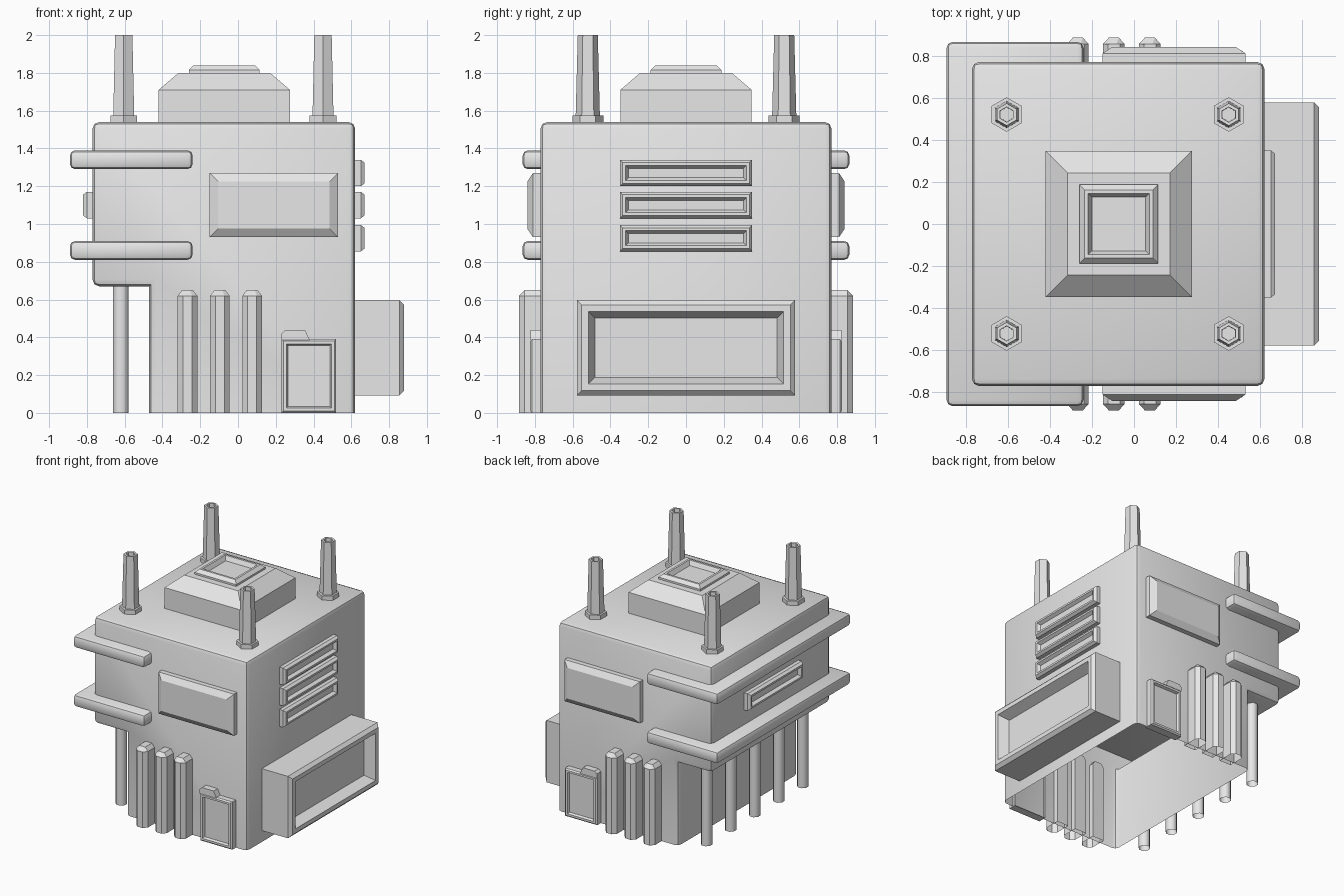
import bpy, bmesh, math
from mathutils import Matrix, Vector

cube = bpy.data.objects.get("Cube")
if cube:
    bpy.data.objects.remove(cube, do_unlink=True)

grey = bpy.data.materials.new("light_grey")
grey.use_nodes = True
COLOUR = (0.8, 0.8, 0.8, 1)
grey.diffuse_color = COLOUR
grey.node_tree.nodes["Principled BSDF"].inputs["Base Color"].default_value = COLOUR

X, Y, Z = Vector((1, 0, 0)), Vector((0, 1, 0)), Vector((0, 0, 1))
AXES = {"up": (X, Y, Z), "front": (X, Z, -Y), "left": (Y, Z, X), "right": (-Y, Z, -X)}


def facing(side, x, y, z):
    """Matrix whose local z points out of the given side."""
    return Matrix.Translation((x, y, z)) @ Matrix(AXES[side]).transposed().to_4x4()


def finish(name, bm, smooth=None, mirror=False):
    mesh = bpy.data.meshes.new(name)
    bm.to_mesh(mesh)
    bm.free()
    mesh.materials.append(grey)
    obj = bpy.data.objects.new(name, mesh)
    bpy.context.collection.objects.link(obj)
    if smooth:
        bpy.ops.object.select_all(action="DESELECT")
        obj.select_set(True)
        bpy.context.view_layer.objects.active = obj
        bpy.ops.object.shade_smooth_by_angle(angle=math.radians(smooth))
    if mirror:
        mod = obj.modifiers.new("front_to_back", "MIRROR")
        mod.use_axis = (False, True, False)
    return obj


def rect(w, h, z):
    return [(-w / 2, -h / 2, z), (w / 2, -h / 2, z), (w / 2, h / 2, z), (-w / 2, h / 2, z)]


def ngon(r, n, z, turn=0.0):
    angles = [turn + math.tau * i / n for i in range(n)]
    return [(r * math.cos(a), r * math.sin(a), z) for a in angles]


def loft(name, loops, matrix, cap=True, smooth=None, mirror=False):
    """Skin a stack of matching loops and close the last one."""
    bm = bmesh.new()
    rings = [[bm.verts.new(matrix @ Vector(p)) for p in loop] for loop in loops]
    n = len(rings[0])
    for a, b in zip(rings, rings[1:]):
        for i in range(n):
            j = (i + 1) % n
            bm.faces.new((a[i], a[j], b[j], b[i]))
    if cap:
        bm.faces.new(rings[-1])
    return finish(name, bm, smooth, mirror)


def panel(name, w, h, steps, matrix, **options):
    """Rectangular panel from (inset, height) steps."""
    return loft(name, [rect(w - 2 * s, h - 2 * s, z) for s, z in steps], matrix, **options)


# Main housing: stepped profile, open underneath
bm = bmesh.new()
profile = [(-0.47, 0), (0.62, 0), (0.62, 1.54), (-0.77, 1.54), (-0.77, 0.67), (-0.47, 0.67)]
face = bm.faces.new([bm.verts.new((x, -0.77, z)) for x, z in profile])
out = bmesh.ops.extrude_face_region(bm, geom=[face])
moved = [v for v in out["geom"] if isinstance(v, bmesh.types.BMVert)]
bmesh.ops.translate(bm, vec=(0, 1.54, 0), verts=moved)
bmesh.ops.recalc_face_normals(bm, faces=bm.faces)
base = [f for f in bm.faces if all(v.co.z < 0.01 for v in f.verts)]
bmesh.ops.delete(bm, geom=base, context="FACES")
edges = [e for e in bm.edges if not e.is_boundary and e.is_convex]
bmesh.ops.bevel(bm, geom=edges, offset=0.035, segments=2, profile=0.5, affect="EDGES")
finish("housing", bm, smooth=40)

# Two ledges wrapping the overhanging side
for label, z in (("lower_ledge", 0.86), ("upper_ledge", 1.34)):
    bm = bmesh.new()
    size = Matrix.Diagonal((0.65, 1.73, 0.1, 1))
    bmesh.ops.create_cube(bm, size=1, matrix=Matrix.Translation((-0.565, 0, z)) @ size)
    bmesh.ops.bevel(bm, geom=bm.edges[:], offset=0.028, segments=2, profile=0.5, affect="EDGES")
    finish(label, bm, smooth=40)

# Slotted vents
slot = [(0, -0.02), (0, 0.03), (0.015, 0.05), (0.03, 0.05), (0.045, 0.025)]
for i, z in enumerate((0.925, 1.1, 1.27)):
    panel(f"left_vent_{i + 1}", 0.7, 0.14, slot, facing("left", 0.62, 0, z))
panel("right_vent", 0.7, 0.14, slot, facing("right", -0.77, 0, 1.1))

# Large side unit with a sunken screen
panel("side_unit", 1.155, 0.505,
      [(0, -0.02), (0, 0.235), (0.025, 0.26), (0.06, 0.26), (0.095, 0.18)],
      facing("left", 0.62, 0, 0.345))

# Raised plates on front and back
panel("raised_plate", 0.68, 0.34, [(0, -0.02), (0, 0.04), (0.045, 0.07)],
      facing("front", 0.19, -0.77, 1.1), mirror=True)

# Vertical ribs on front and back
for i in range(3):
    x = -0.267 + 0.171 * i
    chamfered = [(-0.052, 0.73), (-0.052, 0.855), (-0.024, 0.885),
                 (0.024, 0.885), (0.052, 0.855), (0.052, 0.73)]
    loops = [[(x + s * u, -y, z) for u, y in chamfered] for s, z in ((1, 0), (1, 0.62))]
    loops.append([(x + u * 0.55, -min(y, 0.855), 0.65) for u, y in chamfered])
    rib = loft(f"rib_{i + 1}", loops, Matrix.Identity(4), mirror=True)

# Small doors with a tab on top
door = facing("front", 0.375, -0.77, 0.195)
panel("door", 0.29, 0.39, [(0, -0.02), (0, 0.045), (0.01, 0.055), (0.026, 0.055), (0.034, 0.035)],
      door, mirror=True)
tab = [(-0.145, 0.19), (0.005, 0.19), (-0.02, 0.243), (-0.125, 0.243), (-0.145, 0.225)]
loft("door_tab", [[(u, v, z) for u, v in tab] for z in (-0.02, 0.052)], door, mirror=True)

# Support posts under the overhang
for i in range(5):
    loft(f"support_post_{i + 1}", [ngon(0.044, 8, z, math.pi / 8) for z in (0, 0.7)],
         facing("up", -0.62, -0.62 + 0.31 * i, 0), cap=False, smooth=50)

# Roof hood with a capped hatch
hood = facing("up", -0.0725, 0, 1.54)
panel("roof_hood", 0.695, 0.695, [(0, -0.02), (0, 0.17), (0.105, 0.26)], hood)
panel("roof_hatch", 0.375, 0.375,
      [(0, 0.25), (0, 0.275), (0.025, 0.3), (0.042, 0.3), (0.06, 0.265)], hood)

# Hexagonal hollow chimneys at the roof corners
stack = [(0.082, -0.02), (0.082, 0.035), (0.064, 0.035), (0.053, 0.46), (0.036, 0.46), (0.034, 0.3)]
for x, side in ((-0.605, "right"), (0.45, "left")):
    loft(f"chimney_{side}", [ngon(r, 6, z, math.pi / 6) for r, z in stack],
         facing("up", x, -0.52, 1.54), mirror=True)
